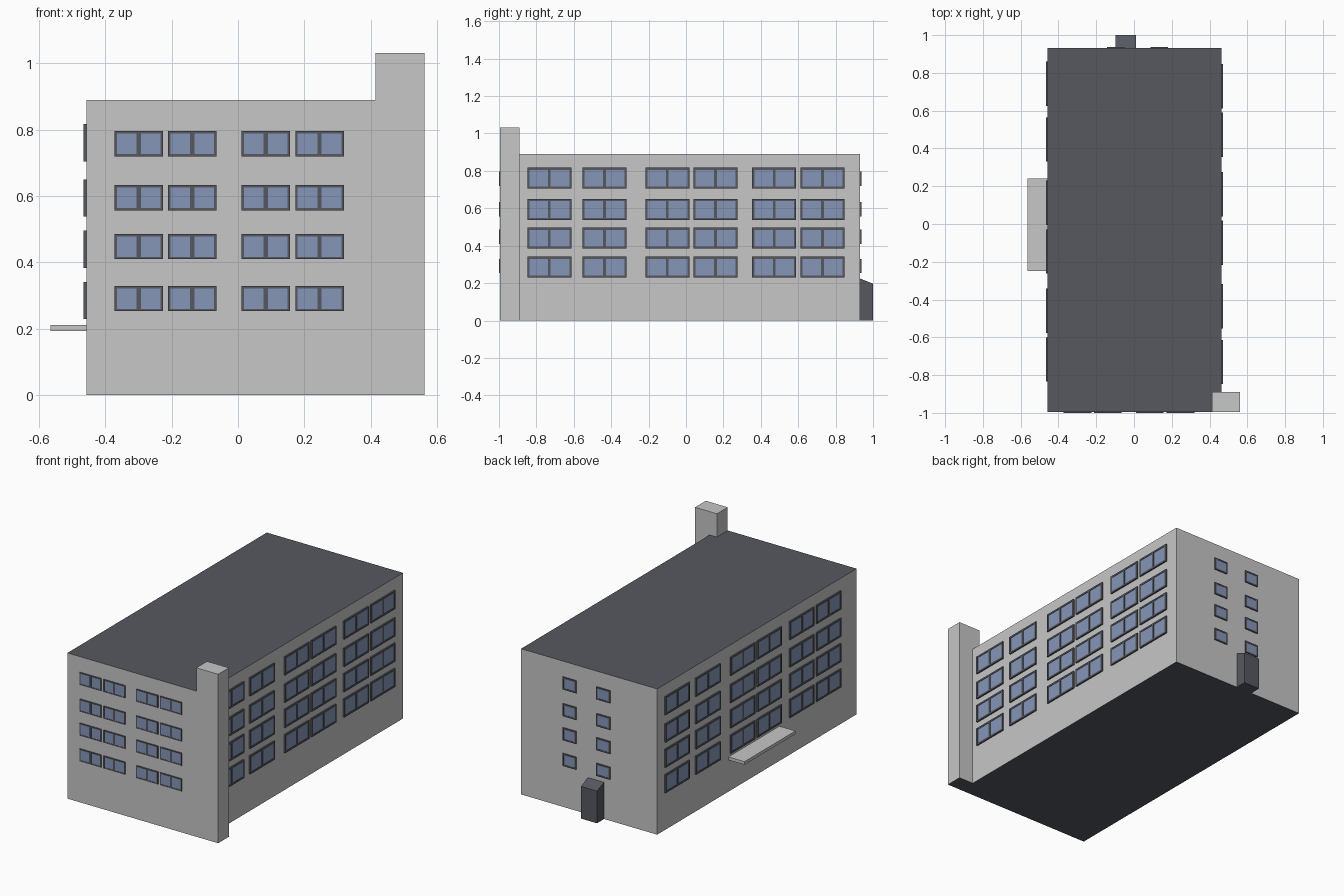
import bpy, bmesh
from mathutils import Vector

if "Cube" in bpy.data.objects:
    bpy.data.objects.remove(bpy.data.objects["Cube"])


def material(name, rgb):
    m = bpy.data.materials.new(name)
    m.diffuse_color = (*rgb, 1)
    m.use_nodes = True
    m.node_tree.nodes["Principled BSDF"].inputs["Base Color"].default_value = m.diffuse_color
    return m


WALL = material("light grey wall", (0.57, 0.57, 0.57))
DARK = material("charcoal", (0.092, 0.099, 0.117))
GLASS = material("blue glass", (0.24, 0.305, 0.48))


def finish(name, bm, mats):
    bmesh.ops.recalc_face_normals(bm, faces=bm.faces)
    me = bpy.data.meshes.new(name)
    bm.to_mesh(me)
    bm.free()
    for m in mats:
        me.materials.append(m)
    ob = bpy.data.objects.new(name, me)
    bpy.context.collection.objects.link(ob)
    return ob


def add_box(bm, a, b, mat=0):
    """Axis-aligned box between two opposite corners."""
    a, b = Vector(a), Vector(b)
    verts = bmesh.ops.create_cube(bm, size=1)["verts"]
    for v in verts:
        v.co = Vector(((a[i] + b[i]) / 2 + v.co[i] * abs(b[i] - a[i]) for i in range(3)))
    for f in {f for v in verts for f in v.link_faces}:
        f.material_index = mat


def box(name, a, b, dark_sides=()):
    """Wall-coloured box; faces pointing along dark_sides (+1 up, -1 down) are charcoal."""
    bm = bmesh.new()
    add_box(bm, a, b)
    ob = finish(name, bm, [WALL, DARK])
    for p in ob.data.polygons:
        if round(p.normal.z) in dark_sides and abs(p.normal.z) > 0.5:
            p.material_index = 1
    return ob


X0, X1, Y0, Y1, H = -0.457, 0.463, -0.994, 0.931, 0.89

# main block, corner tower and side canopy
box("main_block", (X0, Y0, 0), (X1, Y1, H), (1, -1))
box("corner_tower", (0.414, Y0, 0), (0.562, -0.89, 1.032), (-1,))
box("entrance_canopy", (-0.565, -0.25, 0.193), (X0, 0.242, 0.212))

# back porch with sloping top, extruded from its side profile
bm = bmesh.new()
profile = [(Y1 - 0.005, 0), (1.0, 0), (1.0, 0.197), (Y1 - 0.005, 0.226)]
face = bm.faces.new([bm.verts.new((-0.098, y, z)) for y, z in profile])
ext = bmesh.ops.extrude_face_region(bm, geom=[face])["geom"]
bmesh.ops.translate(bm, vec=(0.108, 0, 0),
                    verts=[v for v in ext if isinstance(v, bmesh.types.BMVert)])
finish("back_porch", bm, [DARK])


def windows(name, axis, wall, out, columns, rows, bar, mullion=0.0):
    """Grid of framed windows on a wall; axis 0 = wall facing x, 1 = wall facing y."""
    bm = bmesh.new()

    def plate(u0, u1, z0, z1, depth, mat):
        d = wall + depth
        if axis == 0:
            add_box(bm, (wall, u0, z0), (d, u1, z1), mat)
        else:
            add_box(bm, (u0, wall, z0), (u1, d, z1), mat)

    for u0, u1 in columns:
        for z0, z1 in rows:
            # frame bars
            plate(u0, u1, z0, z0 + bar, out, 0)
            plate(u0, u1, z1 - bar, z1, out, 0)
            plate(u0, u0 + bar, z0 + bar, z1 - bar, out, 0)
            plate(u1 - bar, u1, z0 + bar, z1 - bar, out, 0)
            if mullion:
                c = (u0 + u1) / 2
                plate(c - mullion / 2, c + mullion / 2, z0 + bar, z1 - bar, out, 0)
            # glass
            plate(u0 + bar, u1 - bar, z0 + bar, z1 - bar, out * 0.75, 1)
    finish(name, bm, [DARK, GLASS])


small_rows = [(z, z + 0.076) for z in (0.253, 0.41, 0.557, 0.72)]
tall_rows = [(z, z + 0.112) for z in (0.229, 0.384, 0.538, 0.705)]
front_cols = [(x, x + 0.146) for x in (-0.372, -0.211, 0.011, 0.173)]
back_cols = [(x, x + 0.092) for x in (-0.142, 0.087)]
right_cols = [(y, y + 0.235) for y in (-0.848, -0.553, -0.217, 0.04, 0.354, 0.612)]
left_cols = [(0.012 - b, 0.012 - a) for a, b in right_cols]

windows("front_windows", 1, Y0, -0.006, front_cols, small_rows, 0.007, 0.013)
windows("back_windows", 1, Y1, 0.007, back_cols, small_rows, 0.009)
windows("right_windows", 0, X1, 0.009, right_cols, tall_rows, 0.011, 0.014)
windows("left_windows", 0, X0, -0.009, left_cols, tall_rows, 0.011, 0.014)
